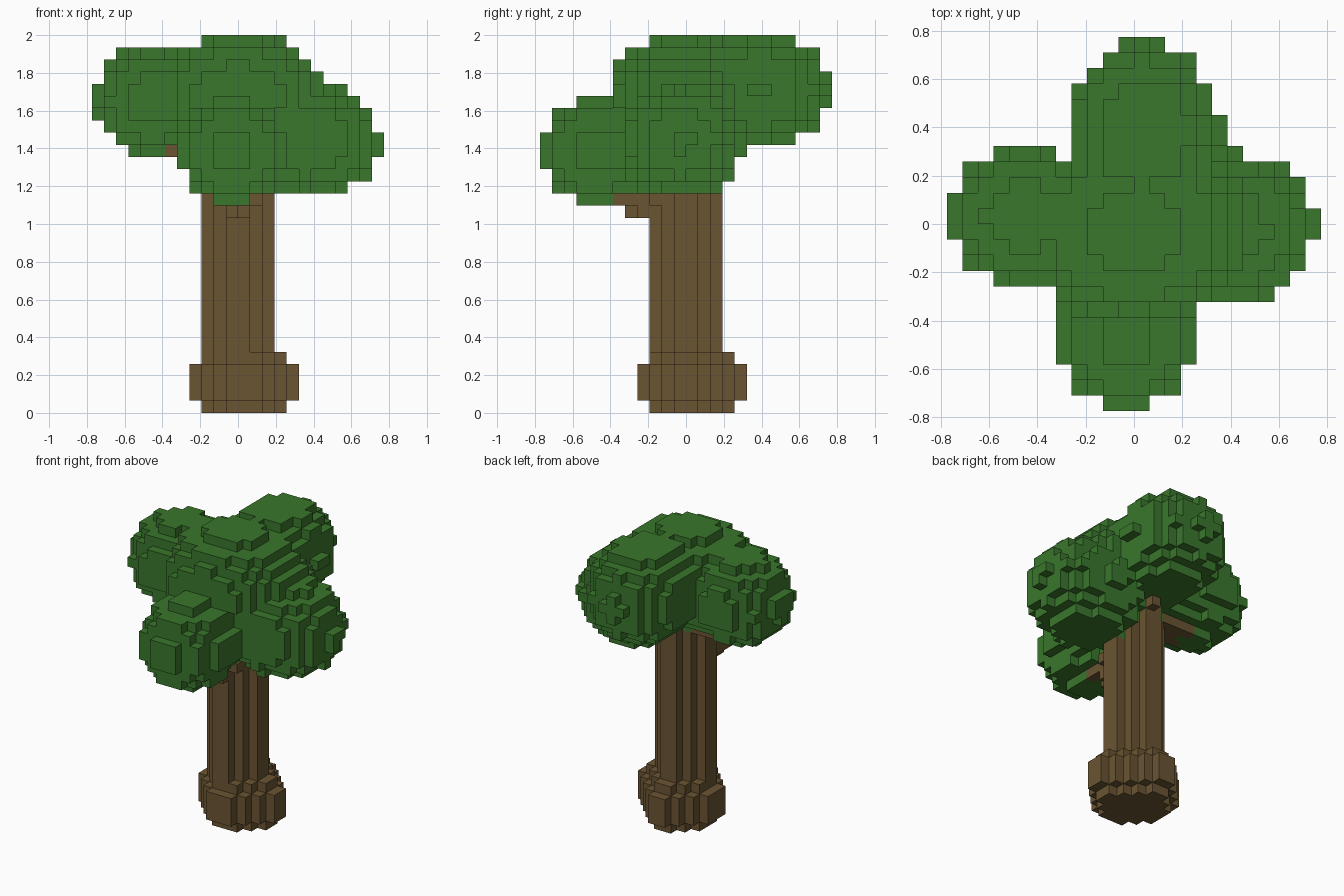
import bpy
import bmesh
from mathutils import Vector

cube = bpy.data.objects.get("Cube")
if cube:
    bpy.data.objects.remove(cube, do_unlink=True)

LAYERS = 31
UNIT = 2 / LAYERS          # block size: the tree is 31 blocks tall


def material(name, color):
    mat = bpy.data.materials.new(name)
    mat.use_nodes = True
    mat.diffuse_color = color
    mat.node_tree.nodes["Principled BSDF"].inputs["Base Color"].default_value = color
    return mat


bark = material("bark_brown", (0.145, 0.09, 0.032, 1))
leaf = material("leaf_green", (0.042, 0.184, 0.025, 1))

owner = {}                 # block -> part name
parts = {}                 # part name -> material


def fill(name, mat, inside):
    """Claim every free block whose centre passes the test."""
    parts[name] = mat
    for x in range(-12, 12):
        for y in range(-12, 12):
            for z in range(LAYERS):
                if (x, y, z) not in owner and inside(Vector((x + .5, y + .5, z + .5))):
                    owner[x, y, z] = name


def ellipsoid(center, radii):
    def inside(p):
        return sum(((a - c) / r) ** 2 for a, c, r in zip(p, center, radii)) <= 1
    return inside


def tube(start, end, radius):
    start, axis = Vector(start), Vector(end) - Vector(start)

    def inside(p):
        t = max(0, min(1, (p - start).dot(axis) / axis.length_squared))
        return (p - start - axis * t).length <= radius
    return inside


# Leaf clumps: one in the middle and one on each side, at different heights
# (centre, radii, drop of the branch below the centre)
clumps = {
    "front": ((-.5, -7.2, 21.5), (4.45, 4.75, 4.4), 4.1),
    "back": ((.6, 5.9, 26.5), (4.95, 5.8, 5), 4.1),
    "left": ((5.8, -.4, 22.3), (5.82, 5.1, 4.8), 3.5),
    "right": ((-7, .5, 25.7), (4.75, 4.5, 4.5), 4),
}
fill("middle_leaves", leaf, ellipsoid((0, -.4, 26), (7.5, 6, 5)))
for side, (center, radii, drop) in clumps.items():
    fill(side + "_leaves", leaf, ellipsoid(center, radii))

# Trunk column
fill("trunk", bark, lambda p: 2 < p.z < 25 and p.xy.length < 2.8)


# Swollen foot: a faceted drum, one block narrower at its top and bottom
def foot(p):
    reach = 4.5 - (not 1 < p.z < 4)
    x, y = p.x - .5, p.y - .5
    return (p.z < 5 and max(abs(x), abs(y)) < reach
            and abs(p.x + p.y - .5) <= reach and abs(x - y) <= reach + .5)


fill("trunk_foot", bark, foot)

# Branches reaching from the trunk under each clump
for side, ((x, y, z), radii, drop) in clumps.items():
    fill(side + "_branch", bark,
         tube((0, 0, z - drop), (x * .85, y * .85, z - drop + 1), 1.7))

# Build each part from the outward faces of its blocks
for name, mat in parts.items():
    bm = bmesh.new()
    corners = {}

    def corner(key):
        if key not in corners:
            corners[key] = bm.verts.new(Vector(key) * UNIT)
        return corners[key]

    for block in [b for b, n in owner.items() if n == name]:
        for axis in range(3):
            u, v = (axis + 1) % 3, (axis + 2) % 3
            for step in (0, 1):
                beside = list(block)
                beside[axis] += 2 * step - 1
                if tuple(beside) in owner:
                    continue
                ring = []
                for du, dv in ((0, 0), (1, 0), (1, 1), (0, 1)):
                    k = list(block)
                    k[axis] += step
                    k[u] += du
                    k[v] += dv
                    ring.append(corner(tuple(k)))
                bm.faces.new(ring if step else ring[::-1])
    if bm.faces:
        mesh = bpy.data.meshes.new(name)
        bm.to_mesh(mesh)
        mesh.materials.append(mat)
        bpy.context.collection.objects.link(bpy.data.objects.new(name, mesh))
    bm.free()
